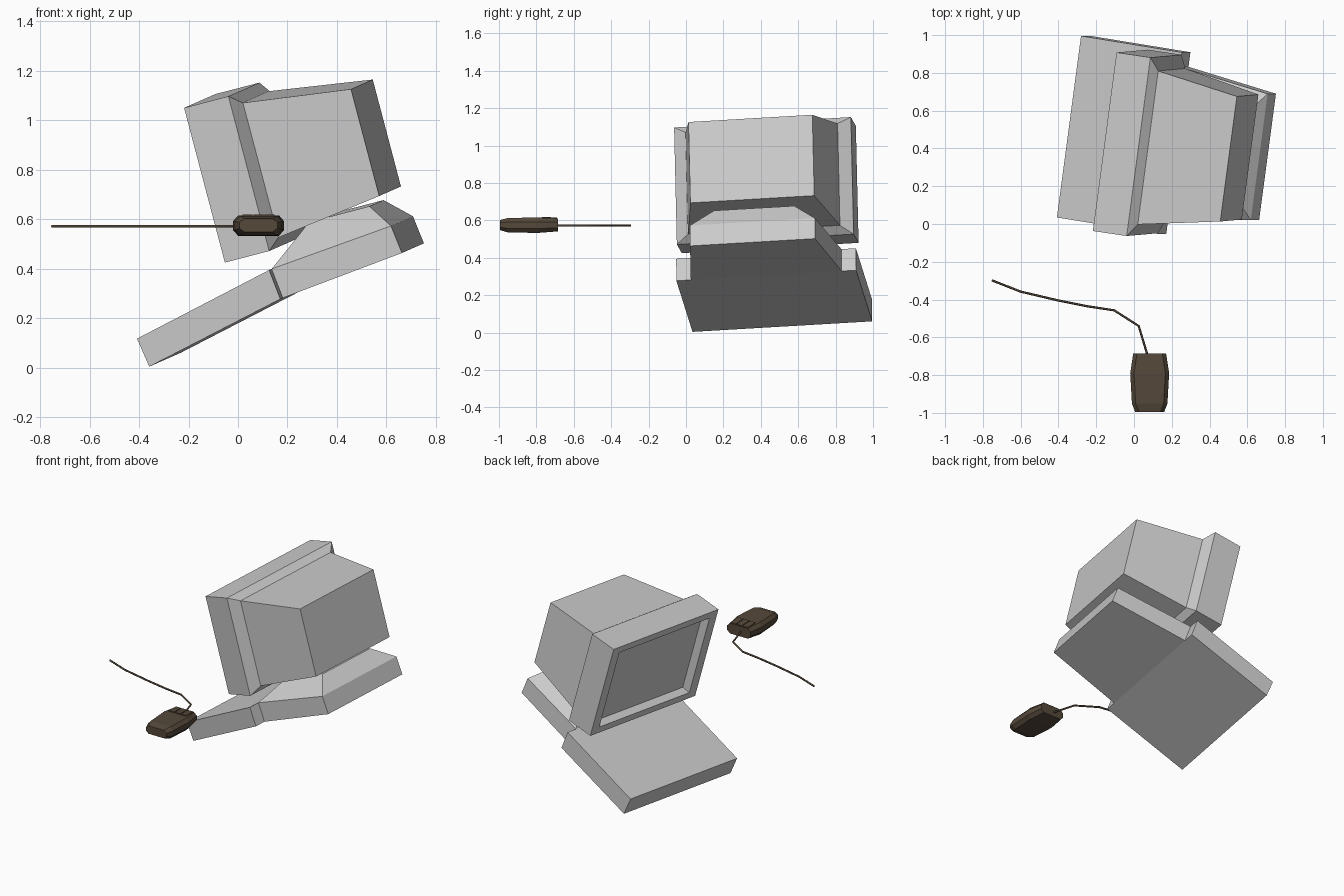
import bpy, bmesh
from mathutils import Vector, Matrix

if "Cube" in bpy.data.objects:
    bpy.data.objects.remove(bpy.data.objects["Cube"])

# Tilted frame of the computer: u = screen to back, v = sideways, w = up
v = Vector((0.1316, 0.9895, 0.0579)).normalized()
w = Vector((-0.255, -0.0225, 0.967))
w = (w - v * w.dot(v)).normalized()
u = v.cross(w)
TILT = Matrix((u, v, w)).transposed().to_4x4()
TILT.translation = (-0.218, -0.037, 1.05)


def loft(name, rings, matrix=Matrix(), mat=None):
    """Skin equal-length rings of points and cap both ends."""
    bm = bmesh.new()
    loops = [[bm.verts.new(matrix @ Vector(p)) for p in r] for r in rings]
    n = len(rings[0])
    for a, b in zip(loops, loops[1:]):
        for i in range(n):
            j = (i + 1) % n
            bm.faces.new((a[i], a[j], b[j], b[i]))
    bm.faces.new(loops[0])
    bm.faces.new(loops[-1])
    bmesh.ops.recalc_face_normals(bm, faces=bm.faces)
    me = bpy.data.meshes.new(name)
    bm.to_mesh(me)
    bm.free()
    ob = bpy.data.objects.new(name, me)
    bpy.context.collection.objects.link(ob)
    if mat:
        me.materials.append(mat)
    return ob


def slice_ring(depth, iv, iw, width=0.955, height=0.647):
    """Upright rectangle of the monitor at a depth, inset sideways and vertically."""
    return [(depth, iv, -iw), (depth, width - iv, -iw),
            (depth, width - iv, iw - height), (depth, iv, iw - height)]


def slab_ring(top, bottom, inset):
    """Cross-section of the base; top and bottom are (u, w)."""
    lo, hi = inset - 0.008, 0.963 - inset
    return [(top[0], lo, top[1]), (top[0], hi, top[1]),
            (bottom[0], hi, bottom[1]), (bottom[0], lo, bottom[1])]


# Monitor: recessed screen, bezel, chamfered step, tapered casing
loft("monitor", [slice_ring(0.05, 0.08, 0.058), slice_ring(0, 0.067, 0.045),
                 slice_ring(0, 0, 0), slice_ring(0.187, 0, 0),
                 slice_ring(0.228, 0.067, 0.042), slice_ring(0.658, 0.143, 0.1)], TILT)

# Keyboard wedge and tapered rear base
rear_top, rear_bottom = (0.168, -0.721), (0.182, -0.846)
loft("keyboard", [slab_ring((-0.425, -0.855), (-0.406, -0.977), 0),
                  slab_ring(rear_top, rear_bottom, 0)], TILT)
loft("rear_base", [slab_ring(rear_top, rear_bottom, 0.078),
                   slab_ring((0.674, -0.676), (0.689, -0.793), 0.148)], TILT)

# Sloped pedestal rising to the underside of the monitor
loft("pedestal", [
    [(0.168, 0.07, -0.721), (0.168, 0.885, -0.721), (0.674, 0.815, -0.676), (0.674, 0.14, -0.676)],
    [(0.34, 0.25, -0.58), (0.34, 0.705, -0.58), (0.592, 0.694, -0.58), (0.592, 0.261, -0.58)]], TILT)

# Mouse body: chamfered sections along y
brown = bpy.data.materials.new("dark_brown")
brown.diffuse_color = (0.09, 0.065, 0.042, 1)
brown.use_nodes = True
brown.node_tree.nodes["Principled BSDF"].inputs["Base Color"].default_value = brown.diffuse_color
CX = 0.083


def mouse_ring(y, hw, z0, z1, c=0.02):
    zc = (z1 - z0) * 0.28
    half = [(hw - c, z0), (hw, z0 + zc), (hw, z1 - zc), (hw - c, z1)]
    return [(CX + x, y, z) for x, z in half] + [(CX - x, y, z) for x, z in reversed(half)]


loft("mouse_body", [mouse_ring(-0.995, 0.077, 0.548, 0.602),
                    mouse_ring(-0.95, 0.094, 0.535, 0.613),
                    mouse_ring(-0.79, 0.103, 0.533, 0.615),
                    mouse_ring(-0.685, 0.087, 0.541, 0.610)], mat=brown)

# Three mouse buttons at the cable end
for k in (-1, 0, 1):
    x = CX + k * 0.045
    loft("mouse_button", [[(x + sx * 0.02, y, z + dz) for sx, y, z in
                           ((-1, -0.77, 0.613), (1, -0.77, 0.613), (1, -0.69, 0.609), (-1, -0.69, 0.609))]
                          for dz in (-0.004, 0.006)], mat=brown)

# Mouse cable
path = [(0.07, -0.69), (0.025, -0.54), (-0.105, -0.457), (-0.25, -0.435),
        (-0.4, -0.405), (-0.6, -0.358), (-0.753, -0.298)]
cu = bpy.data.curves.new("mouse_cable", "CURVE")
cu.dimensions = "3D"
cu.bevel_depth = 0.006
cu.bevel_resolution = 1
cu.use_fill_caps = True
sp = cu.splines.new("POLY")
sp.points.add(len(path) - 1)
for p, (x, y) in zip(sp.points, path):
    p.co = (x, y, 0.572, 1)
cu.materials.append(brown)
bpy.context.collection.objects.link(bpy.data.objects.new("mouse_cable", cu))
